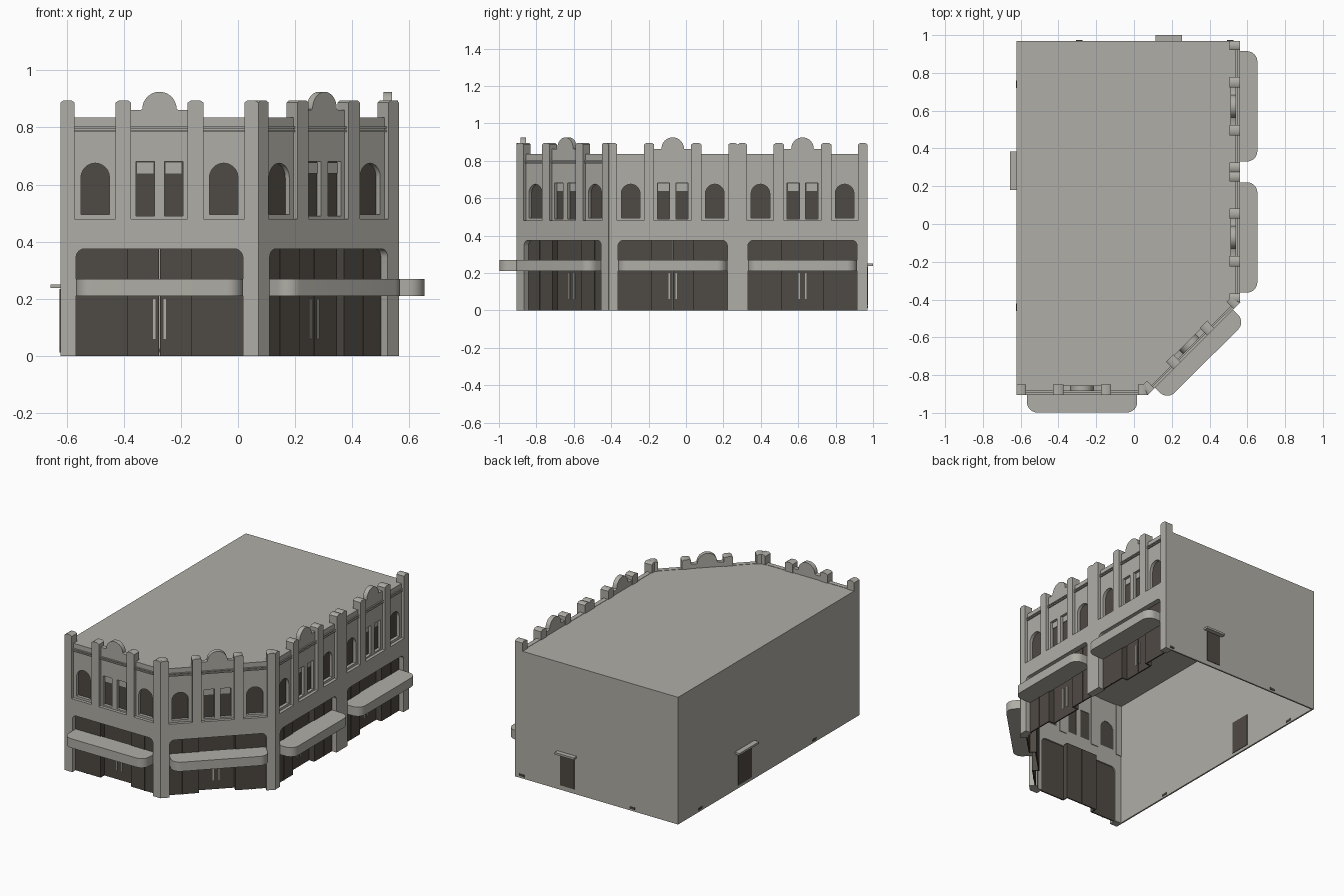
import bpy, bmesh, math
from mathutils import Matrix, Vector

cube = bpy.data.objects.get("Cube")
if cube:
    bpy.data.objects.remove(cube, do_unlink=True)


def material(name, rgb):
    m = bpy.data.materials.new(name)
    m.use_nodes = True
    m.diffuse_color = (*rgb, 1)
    m.node_tree.nodes["Principled BSDF"].inputs["Base Color"].default_value = (*rgb, 1)
    return m


STONE = material("warm grey stone", (0.43, 0.42, 0.38))
GLASS = material("dark brown glass", (0.078, 0.068, 0.056))


def plate(name, loops, low, high, mat, frame=Matrix()):
    """Fill flat loops (first is the outline, others are holes) and thicken them."""
    bm = bmesh.new()
    edges = []
    for loop in loops:
        vs = [bm.verts.new((x, y, low)) for x, y in loop]
        edges += [bm.edges.new((v, vs[i - 1])) for i, v in enumerate(vs)]
    bmesh.ops.triangle_fill(bm, use_beauty=True, use_dissolve=False, edges=edges, normal=(0, 0, 1))
    out = bmesh.ops.extrude_face_region(bm, geom=bm.faces[:], use_keep_orig=True)
    top = [g for g in out["geom"] if isinstance(g, bmesh.types.BMVert)]
    bmesh.ops.translate(bm, verts=top, vec=(0, 0, high - low))
    bmesh.ops.recalc_face_normals(bm, faces=bm.faces[:])
    for f in bm.faces:
        f.smooth = True
    mesh = bpy.data.meshes.new(name)
    bm.to_mesh(mesh)
    bm.free()
    mesh.set_sharp_from_angle(angle=math.radians(35))
    mesh.materials.append(mat)
    obj = bpy.data.objects.new(name, mesh)
    obj.matrix_world = frame
    bpy.context.collection.objects.link(obj)
    return obj


def rect(x0, x1, y0, y1):
    return [(x0, y0), (x1, y0), (x1, y1), (x0, y1)]


def arc(cx, cy, r, start, end, n=8):
    angles = [math.radians(start + (end - start) * i / n) for i in range(n + 1)]
    return [(cx + r * math.cos(a), cy + r * math.sin(a)) for a in angles]


# Facade module: u runs along the wall, height is up, depth is outward
W = 0.694
MID = W / 2
PIER = 0.055
TOP = 0.835


def mirrored(u0, u1):
    return [(u0, u1), (W - u1, W - u0)]


def facade(label, origin, direction):
    t = Vector((*direction, 0)).normalized()
    up = Vector((0, 0, 1))
    n = t.cross(up)
    place = Matrix.Translation((*origin, 0))
    wall = place @ Matrix((t, up, n)).transposed().to_4x4()
    plan = place @ Matrix((t, n, -up)).transposed().to_4x4()

    def part(name, loops, low, high, mat=STONE):
        return plate(label + "_" + name, loops, low, high, mat, wall)

    # Upper wall with arched side windows, paired middle windows and round gable
    arches = [[(a, 0.495), (b, 0.495)] + arc((a + b) / 2, 0.625, (b - a) / 2, 0, 180, 12)
              for a, b in mirrored(0.072, 0.172)]
    pairs = mirrored(0.265, 0.33)
    gable = arc(MID, 0.865, 0.06, 0, 180, 16)
    outline = ([(0, 0.4), (W, 0.4), (W, TOP), (MID + 0.1, TOP), (MID + 0.1, 0.862), (MID + 0.065, 0.862)]
               + gable + [(MID - 0.065, 0.862), (MID - 0.1, 0.862), (MID - 0.1, TOP), (0, TOP)])
    part("upper_wall", [outline] + arches + [rect(a, b, 0.49, 0.68) for a, b in pairs], -0.05, -0.02)
    for a, b in mirrored(0.065, 0.18) + pairs:
        part("window_glass", [rect(a, b, 0.485, 0.685)], -0.046, -0.04, GLASS)
    for a, b in pairs:
        part("window_blind", [rect(a + 0.004, b - 0.004, 0.638, 0.678)], -0.04, -0.035)

    # Lower frame with a round-cornered shop opening
    opening = arc(W - PIER - 0.03, 0.345, 0.03, 0, 90) + arc(PIER + 0.03, 0.345, 0.03, 90, 180)
    part("shop_frame", [[(0, 0), (0, 0.48), (W, 0.48), (W, 0), (W - PIER, 0)] + opening + [(PIER, 0)]],
         -0.05, 0)

    # Pilasters with softly chamfered tops
    for a, b in mirrored(0, 0.05) + mirrored(0.193, 0.248):
        part("pilaster", [[(a, 0.47), (b, 0.47), (b, 0.887), (b - 0.012, 0.895),
                           (a + 0.012, 0.895), (a, 0.887)]], -0.055, 0)

    # Twin cornice mouldings
    for z in (0.785, 0.797):
        part("cornice", [rect(0.04, W - 0.04, z, z + 0.007)], -0.03, -0.012)

    # Shopfront: side panes, recessed entrance, returns and pale door bars
    for a, b in mirrored(PIER - 0.01, 0.235):
        part("shop_pane", [rect(a, b, 0, 0.385)], -0.042, -0.034, GLASS)
        m = (a + b) / 2
        part("pane_mullion", [rect(m - 0.003, m + 0.003, 0, 0.38)], -0.036, -0.031, GLASS)
    for a, b in mirrored(0.231, 0.237):
        part("entrance_return", [rect(a, b, 0, 0.385)], -0.08, -0.034, GLASS)
    for a, b in mirrored(0.232, MID - 0.001):
        part("entrance_door", [rect(a, b, 0, 0.385)], -0.08, -0.072, GLASS)
    for a, b in mirrored(MID - 0.022, MID - 0.014):
        part("door_bar", [rect(a, b, 0.06, 0.2)], -0.073, -0.068)

    # Canopy with rounded outer corners
    r = 0.055
    canopy = ([(PIER, -0.04), (W - PIER, -0.04)] + arc(W - PIER - r, 0.093 - r, r, 0, 90)
              + arc(PIER + r, 0.093 - r, r, 90, 180))
    plate(label + "_canopy", [canopy], -0.27, -0.21, STONE, plan)


LEFT, RIGHT, FRONT, BACK = -0.622, 0.56, -0.905, 0.97
corner_a = (LEFT + W, FRONT)
corner_b = (RIGHT, BACK - 2 * W)
facade("front", (LEFT, FRONT), (1, 0))
facade("corner", corner_a, (corner_b[0] - corner_a[0], corner_b[1] - corner_a[1]))
facade("side_near", corner_b, (0, 1))
facade("side_far", (RIGHT, BACK - W), (0, 1))

# Roof slab over the open-bottomed shell
d = 0.03
roof = [(LEFT, FRONT + d), (corner_a[0] - d * 0.41, FRONT + d), (RIGHT - d, corner_b[1] + d * 0.41),
        (RIGHT - d, BACK), (LEFT, BACK)]
plate("roof", [roof], 0.82, 0.833, STONE)

# Plain party walls
plate("back_wall", [rect(LEFT, RIGHT - 0.01, BACK - 0.01, BACK)], 0, 0.833, STONE)
plate("left_wall", [rect(LEFT, LEFT + 0.01, FRONT + 0.01, BACK)], 0, 0.833, STONE)

# Service doors with small hoods, and low vents
plate("back_door", [rect(0.13, 0.23, BACK - 0.013, BACK + 0.003)], 0.03, 0.235, GLASS)
plate("back_hood", [rect(0.113, 0.253, BACK - 0.005, 1.0)], 0.237, 0.25, STONE)
plate("left_door", [rect(LEFT - 0.003, LEFT + 0.013, 0.21, 0.35)], 0.02, 0.235, GLASS)
plate("left_hood", [rect(-0.656, LEFT + 0.005, 0.18, 0.383)], 0.237, 0.25, STONE)
for x in (-0.29, 0.51):
    plate("back_vent", [rect(x - 0.018, x + 0.018, BACK - 0.012, BACK + 0.003)], 0.012, 0.026, GLASS)
for y in (0.74, -0.44):
    plate("left_vent", [rect(LEFT - 0.003, LEFT + 0.012, y - 0.02, y + 0.02)], 0.012, 0.026, GLASS)
